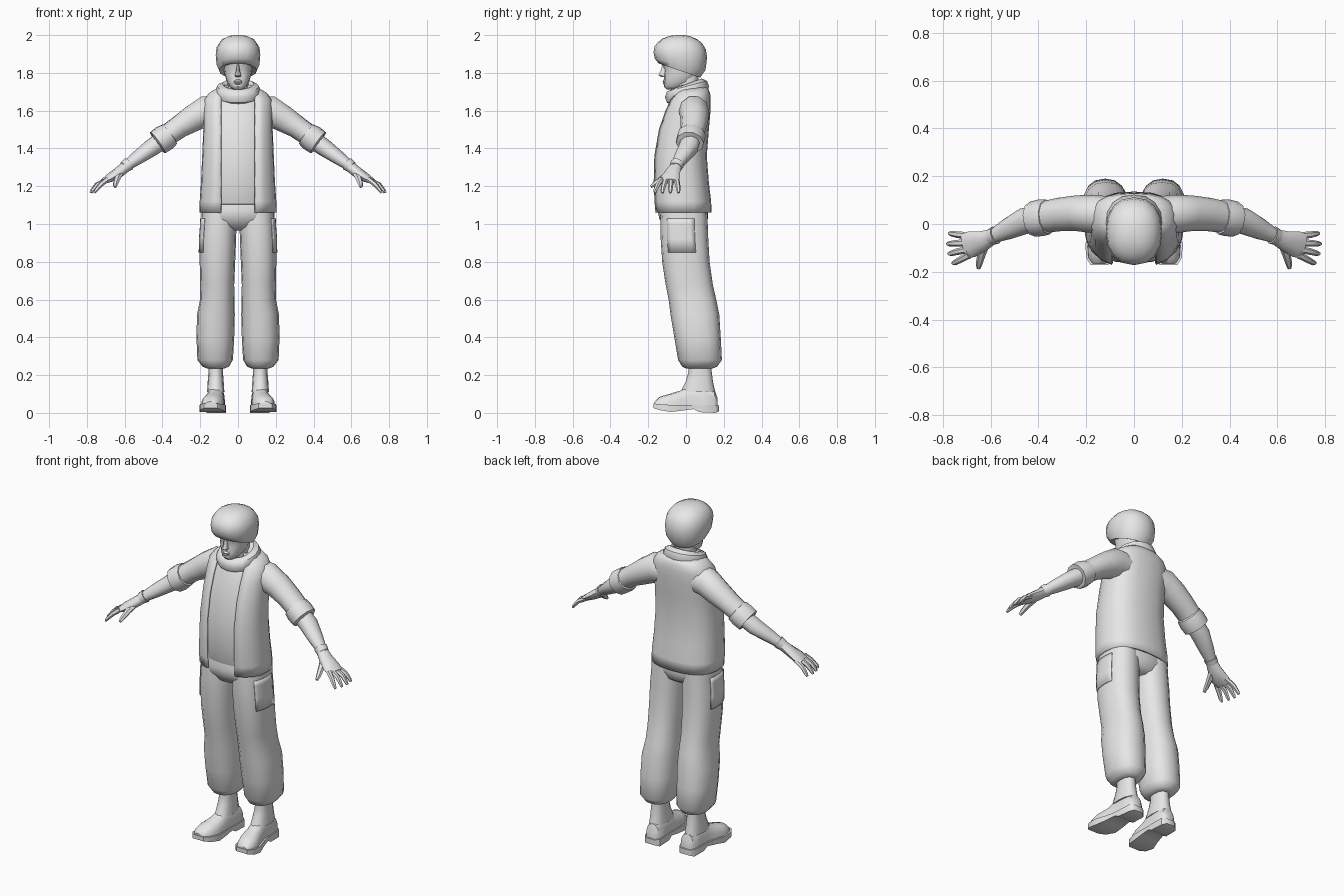
import bpy, bmesh, math
from mathutils import Vector

gray = bpy.data.materials.new("plain_gray")
gray.diffuse_color = (0.8, 0.8, 0.8, 1)


def spow(v, p):
    return math.copysign(abs(v) ** p, v)


def oval(a, front, back, cx=0.0, n=16, p=0.85, t0=0.0, t1=None):
    """Ring from a front (y, z) to a back (y, z) point, half width a."""
    yc, zc = (front[0] + back[0]) / 2, (front[1] + back[1]) / 2
    hy, hz = (front[0] - back[0]) / 2, (front[1] - back[1]) / 2
    if t1 is None:
        ts = [2 * math.pi * i / n for i in range(n)]
    else:
        ts = [t0 + (t1 - t0) * i / (n - 1) for i in range(n)]
    return [Vector((cx + a * spow(math.sin(t), p), yc + hy * spow(math.cos(t), p),
                    zc + hz * spow(math.cos(t), p))) for t in ts]


def loft(name, rings, closed=True, caps=True, mirror=False, thick=0.0, angle=45, loop=False):
    bm = bmesh.new()
    vs = [[bm.verts.new(c) for c in r] for r in rings]
    n = len(vs[0])
    pairs = list(zip(vs, vs[1:])) + ([(vs[-1], vs[0])] if loop else [])
    for r0, r1 in pairs:
        for i in range(n if closed else n - 1):
            j = (i + 1) % n
            bm.faces.new((r0[i], r0[j], r1[j], r1[i]))
    if caps and closed and not loop:
        bm.faces.new(vs[0])
        bm.faces.new(vs[-1])
    bmesh.ops.recalc_face_normals(bm, faces=bm.faces)
    me = bpy.data.meshes.new(name)
    bm.to_mesh(me)
    bm.free()
    me.materials.append(gray)
    ob = bpy.data.objects.new(name, me)
    bpy.context.collection.objects.link(ob)
    bpy.ops.object.select_all(action='DESELECT')
    ob.select_set(True)
    bpy.context.view_layer.objects.active = ob
    bpy.ops.object.shade_smooth_by_angle(angle=math.radians(angle))
    if thick:
        m = ob.modifiers.new("thickness", 'SOLIDIFY')
        m.thickness = thick
        m.offset = 0
    if mirror:
        m = ob.modifiers.new("mirror", 'MIRROR')
        m.use_axis[0] = True
        m.use_mirror_merge = False
    return ob


def tube(name, pts, n=10, **kw):
    """Sections (x, y, z, level radius, upright radius) along a path."""
    cs = [Vector(p[:3]) for p in pts]
    rings = []
    for i, p in enumerate(pts):
        t = (cs[min(i + 1, len(cs) - 1)] - cs[max(i - 1, 0)]).normalized()
        u = t.cross(Vector((0, 0, 1))).normalized()
        v = u.cross(t)
        rings.append([cs[i] + u * p[3] * math.cos(k * 2 * math.pi / n)
                      + v * p[4] * math.sin(k * 2 * math.pi / n) for k in range(n)])
    return loft(name, rings, mirror=True, **kw)


def level(rows, **kw):
    """Horizontal rings from (z, half width, front y, back y) rows."""
    return [oval(a, (f, z), (b, z), **kw) for z, a, f, b in rows]


# Jacket: open at the front
JACKET = [(1.06, .197, -.165, .13), (1.12, .197, -.17, .127), (1.22, .19, -.175, .115),
          (1.36, .184, -.172, .104), (1.50, .178, -.148, .115), (1.60, .178, -.112, .124),
          (1.655, .175, -.085, .125), (1.69, .15, -.06, .122), (1.73, .08, -.03, .105)]
rows = []
for z, a, f, b in JACKET:
    gap = min(.09, a * .6)
    t = math.asin((gap / a) ** (1 / .8))
    rows.append(oval(a, (f, z), (b, z), n=19, p=.8, t0=t, t1=2 * math.pi - t))
loft("jacket", rows, closed=False, thick=.012)

# Shirt under the jacket
loft("shirt", level([(1.09, .13, -.11, .08), (1.105, .165, -.145, .10), (1.16, .172, -.158, .10),
                     (1.25, .17, -.166, .095), (1.36, .167, -.164, .09), (1.50, .16, -.138, .10),
                     (1.60, .158, -.103, .105), (1.66, .14, -.075, .10), (1.71, .08, -.05, .09)], p=.8))

# Rolled collar, lower at the front
collar = []
for k in range(8):
    s = 2 * math.pi * k / 8
    d, h = .04 * math.cos(s), .042 * math.sin(s)
    collar.append(oval(.083 + d, (-.072 - d, 1.672 + h), (.083 + d, 1.728 + h), n=16, p=.95))
loft("collar", collar, loop=True)

# Neck, head, nose and lips
loft("neck", level([(1.62, .06, -.05, .07), (1.80, .055, -.06, .065)], n=12))
loft("head", level([(1.712, .026, -.102, -.03), (1.728, .045, -.117, 0), (1.755, .06, -.115, .04),
                    (1.79, .07, -.116, .06), (1.815, .074, -.112, .07), (1.835, .076, -.122, .07),
                    (1.88, .078, -.125, .07)], n=16))
loft("nose", level([(1.845, .008, -.126, -.09), (1.81, .010, -.134, -.09), (1.787, .017, -.147, -.09),
                    (1.777, .013, -.128, -.09)], n=8))
loft("lips", level([(1.765, .012, -.118, -.09), (1.757, .023, -.124, -.09), (1.750, .024, -.120, -.09),
                    (1.744, .021, -.123, -.09), (1.737, .010, -.115, -.09)], n=8))

# Padded hat: thick rim and domed crown
HAT = [(.07, -.10, 1.85, .05, 1.79), (.10, -.145, 1.85, .075, 1.775), (.114, -.165, 1.875, .103, 1.815),
       (.118, -.172, 1.91, .112, 1.88), (.114, -.166, 1.942, .105, 1.925), (.10, -.148, 1.962, .088, 1.953),
       (.085, -.128, 1.98, .065, 1.975), (.05, -.085, 1.996, .025, 1.993), (.02, -.05, 2.0, -.01, 2.0)]
loft("hat", [oval(a, (f, zf), (b, zb), p=.88) for a, f, zf, b, zb in HAT], angle=60)

# Trousers: hips, legs with gathered cuffs
loft("hips", level([(1.14, .175, -.13, .10), (1.07, .185, -.15, .115), (1.03, .188, -.142, .116),
                    (.985, .15, -.115, .10), (.965, .08, -.07, .07)], p=.8))
LEG = [(1.08, .100, .092, -.132, .112), (1.0, .102, .094, -.136, .115), (.92, .106, .096, -.134, .118),
       (.80, .109, .094, -.126, .125), (.68, .110, .090, -.108, .142), (.60, .110, .091, -.092, .160),
       (.52, .117, .100, -.082, .176), (.40, .120, .100, -.062, .184), (.28, .121, .094, -.042, .190),
       (.245, .118, .070, -.02, .165), (.235, .118, .045, 0, .14)]
loft("trouser_leg", [oval(a, (f, z), (b, z), cx=cx) for z, cx, a, f, b in LEG], mirror=True)
# Thin pocket on the outer thigh
loft("pocket", [oval(a + .003, (f - .003, z), (b + .003, z), cx=cx, n=7, t0=.27 * math.pi, t1=.62 * math.pi)
                for z, cx, a, f, b in ((1.03, .101, .094, -.135, .114),) + tuple(LEG[1:3])
                + ((.85, .108, .095, -.129, .123),)],
     closed=False, mirror=True, thick=.004)

# Boots: shaft, foot and sole
loft("boot_shaft", level([(.30, .040, .008, .132), (.22, .038, .014, .136), (.17, .042, .0, .142),
                          (.11, .046, -.03, .155)], cx=.118, n=12), mirror=True)
FOOT = [(.168, .114, .028, .075), (.152, .114, .044, .12), (.09, .115, .047, .15), (.02, .118, .047, .15),
        (-.03, .124, .054, .118), (-.09, .134, .062, .10), (-.14, .141, .052, .085), (-.166, .145, .032, .06)]
loft("boot_foot", [[Vector((cx + w * spow(math.cos(i * math.pi / 8), .8), y,
                            .03 + (h - .03) * math.sin(i * math.pi / 8) ** .8)) for i in range(9)]
                   for y, cx, w, h in FOOT], mirror=True)
SOLE = [(.175, .114, .028, .008, .04), (.155, .114, .05, 0, .042), (.07, .116, .053, .004, .042),
        (.04, .118, .052, .02, .042), (-.02, .124, .06, .012, .042), (-.08, .134, .069, .005, .042),
        (-.14, .141, .06, .015, .046), (-.172, .145, .036, .025, .05)]
loft("boot_sole", [[Vector((cx + sx * w, y, z)) for sx, z in ((-1, z0), (1, z0), (1, z1), (-1, z1))]
                   for y, cx, w, z0, z1 in SOLE], mirror=True)

# Sleeves, rolled cuffs and forearms
tube("sleeve", [(.10, .035, 1.60, .080, .080), (.17, .042, 1.598, .080, .084),
                (.24, .045, 1.558, .075, .074), (.31, .04, 1.515, .070, .062), (.385, .028, 1.462, .066, .058)])
tube("sleeve_cuff", [(.357, .03, 1.479, .058, .05), (.362, .03, 1.475, .074, .066),
                     (.39, .026, 1.455, .077, .073), (.425, .02, 1.43, .074, .070), (.428, .02, 1.428, .05, .045)])
tube("forearm", [(.39, .026, 1.45, .052, .05), (.46, .012, 1.402, .055, .046), (.53, -.022, 1.352, .044, .037),
                 (.58, -.046, 1.316, .032, .029), (.61, -.058, 1.297, .028, .025)])

# Gloves: wrist band, palm, fingers and thumb
tube("glove_band", [(.578, -.046, 1.318, .038, .036), (.602, -.056, 1.300, .034, .031)])
tube("glove_palm", [(.59, -.052, 1.306, .032, .029), (.63, -.07, 1.275, .042, .028),
                    (.68, -.085, 1.243, .055, .023), (.712, -.092, 1.226, .052, .014)])
for i, (y0, y1, reach) in enumerate(((-.05, -.04, .775), (-.078, -.083, .782),
                                     (-.106, -.124, .776), (-.130, -.163, .76))):
    tube("finger_%d" % (i + 1), [(.69, y0, 1.237, .015, .014), (reach - .035, y0 * .45 + y1 * .55, 1.21, .014, .013),
                                 (reach - .008, y1, 1.178, .011, .010), (reach, y1, 1.165, .007, .006)], n=6)
tube("thumb", [(.622, -.075, 1.275, .022, .02), (.638, -.125, 1.242, .018, .016),
               (.648, -.165, 1.213, .014, .013), (.651, -.185, 1.197, .009, .008)], n=6)
